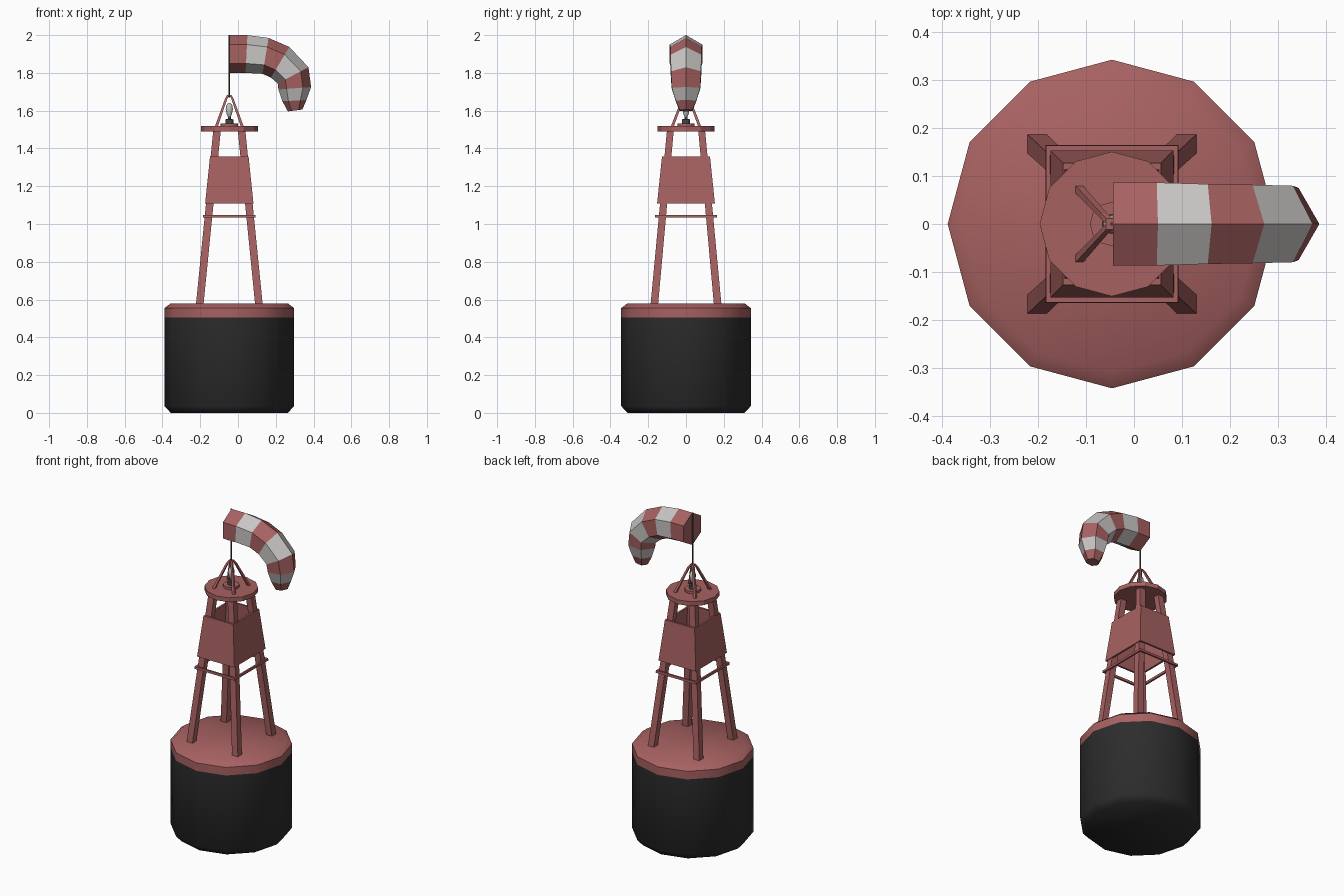
import bpy, bmesh, math
from mathutils import Vector

if "Cube" in bpy.data.objects:
    bpy.data.objects.remove(bpy.data.objects["Cube"], do_unlink=True)

AXIS = -0.046  # the tower stands left of the middle, the windsock hangs right


def material(name, color, rough=0.7):
    m = bpy.data.materials.new(name)
    m.use_nodes = True
    m.diffuse_color = (*color, 1)
    bsdf = m.node_tree.nodes["Principled BSDF"]
    bsdf.inputs["Base Color"].default_value = (*color, 1)
    bsdf.inputs["Roughness"].default_value = rough
    return m


RED = material("faded red paint", (0.39, 0.12, 0.12))
BLACK = material("black hull", (0.025, 0.025, 0.025))
WHITE = material("off white", (0.58, 0.57, 0.56))
GREY = material("dark metal", (0.06, 0.06, 0.06))


def loft(name, rings, mats, pick=None, closed=False, smooth=None):
    """Skin a list of rings; cap the ends, or join last to first if closed."""
    bm = bmesh.new()
    loops = [[bm.verts.new(p) for p in ring] for ring in rings]
    n = len(loops[0])
    pairs = list(zip(loops, loops[1:]))
    if closed:
        pairs.append((loops[-1], loops[0]))
    for band, (a, b) in enumerate(pairs):
        for i in range(n):
            j = (i + 1) % n
            f = bm.faces.new((a[i], a[j], b[j], b[i]))
            f.material_index = pick(band) if pick else 0
    if not closed:
        bm.faces.new(loops[0]).material_index = pick(0) if pick else 0
        bm.faces.new(loops[-1]).material_index = pick(len(pairs) - 1) if pick else 0
    bmesh.ops.recalc_face_normals(bm, faces=bm.faces)
    mesh = bpy.data.meshes.new(name)
    bm.to_mesh(mesh)
    bm.free()
    for m in mats:
        mesh.materials.append(m)
    ob = bpy.data.objects.new(name, mesh)
    bpy.context.collection.objects.link(ob)
    if smooth:
        bpy.ops.object.select_all(action="DESELECT")
        ob.select_set(True)
        bpy.context.view_layer.objects.active = ob
        bpy.ops.object.shade_smooth_by_angle(angle=math.radians(smooth))
    return ob


def circle(r, z, n=12):
    return [(AXIS + r * math.cos(math.tau * i / n), r * math.sin(math.tau * i / n), z)
            for i in range(n)]


def rect(hx, hy, z, cx=0, cy=0):
    return [(AXIS + cx + sx * hx, cy + sy * hy, z)
            for sx, sy in ((-1, -1), (1, -1), (1, 1), (-1, 1))]


def lathe(name, profile, mats, n=12, **kw):
    return loft(name, [circle(r, z, n) for r, z in profile], mats, **kw)


def frame(name, low, high, wall):
    """Open rectangular sleeve; low and high are (half x, half y, z)."""
    rings = [rect(*low), rect(*high),
             rect(high[0] - wall, high[1] - wall, high[2]),
             rect(low[0] - wall, low[1] - wall, low[2])]
    return loft(name, rings, [RED], closed=True)


# Float: black hull with a red deck band
lathe("float", [(0.31, 0), (0.343, 0.036), (0.343, 0.505), (0.343, 0.555), (0.31, 0.58)],
      [BLACK, RED], pick=lambda band: int(band >= 2), smooth=50)

# Leaning legs and cage bars, one per corner
CORNERS = (("front_right", -1, -1), ("front_left", 1, -1),
           ("back_left", 1, 1), ("back_right", -1, 1))
for label, sx, sy in CORNERS:
    loft("leg_" + label,
         [rect(0.02, 0.02, 0.57, sx * 0.157, sy * 0.168),
          rect(0.02, 0.018, 1.495, sx * 0.065, sy * 0.083)], [RED])
    loft("cage_bar_" + label,
         [rect(0.008, 0.008, 1.515, sx * 0.069, sy * 0.073),
          rect(0.006, 0.006, 1.665, sx * 0.016, sy * 0.016),
          rect(0.006, 0.006, 1.682, sx * 0.006, sy * 0.006)], [RED])

# Side panels and railing around the legs
frame("panel_sleeve", (0.128, 0.153, 1.108), (0.102, 0.127, 1.358), 0.012)
frame("railing", (0.139, 0.165, 1.034), (0.138, 0.164, 1.048), 0.011)

# Lantern platform, mount and lamp
lathe("platform", [(0.151, 1.491), (0.151, 1.518)], [RED])
lathe("lamp_base", [(0.046, 1.516), (0.046, 1.533)], [RED])
lathe("lamp_socket", [(0.021, 1.532), (0.021, 1.554), (0.008, 1.556), (0.008, 1.575)], [GREY])
lathe("lamp", [(0.006, 1.564), (0.014, 1.582), (0.019, 1.607), (0.016, 1.628), (0.006, 1.641)],
      [WHITE], n=8, smooth=50)

# Windsock pole
lathe("pole", [(0.004, 1.67), (0.004, 2.0)], [GREY], n=6)

# Windsock: hexagonal sections given by upper and lower ridge points (x, z)
SECTIONS = [
    ((-0.044, 2.0), (-0.044, 1.80)),
    ((0.05, 2.0), (0.04, 1.80)),
    ((0.162, 1.985), (0.13, 1.795)),
    ((0.272, 1.937), (0.174, 1.775)),
    ((0.373, 1.83), (0.21, 1.744)),
    ((0.387, 1.725), (0.214, 1.712)),
    ((0.362, 1.656), (0.235, 1.65)),
    ((0.341, 1.606), (0.264, 1.596)),
]
rings = []
for top, bottom in SECTIONS:
    t = Vector((top[0], 0, top[1]))
    b = Vector((bottom[0], 0, bottom[1]))
    mid, arm = (t + b) / 2, (t - b) / 2
    side = Vector((0, min(arm.length, 0.1), 0))
    rings.append([mid + arm * math.cos(math.tau * i / 6) + side * math.sin(math.tau * i / 6)
                  for i in range(6)])
loft("windsock", rings, [RED, WHITE], pick=lambda band: band % 2)
